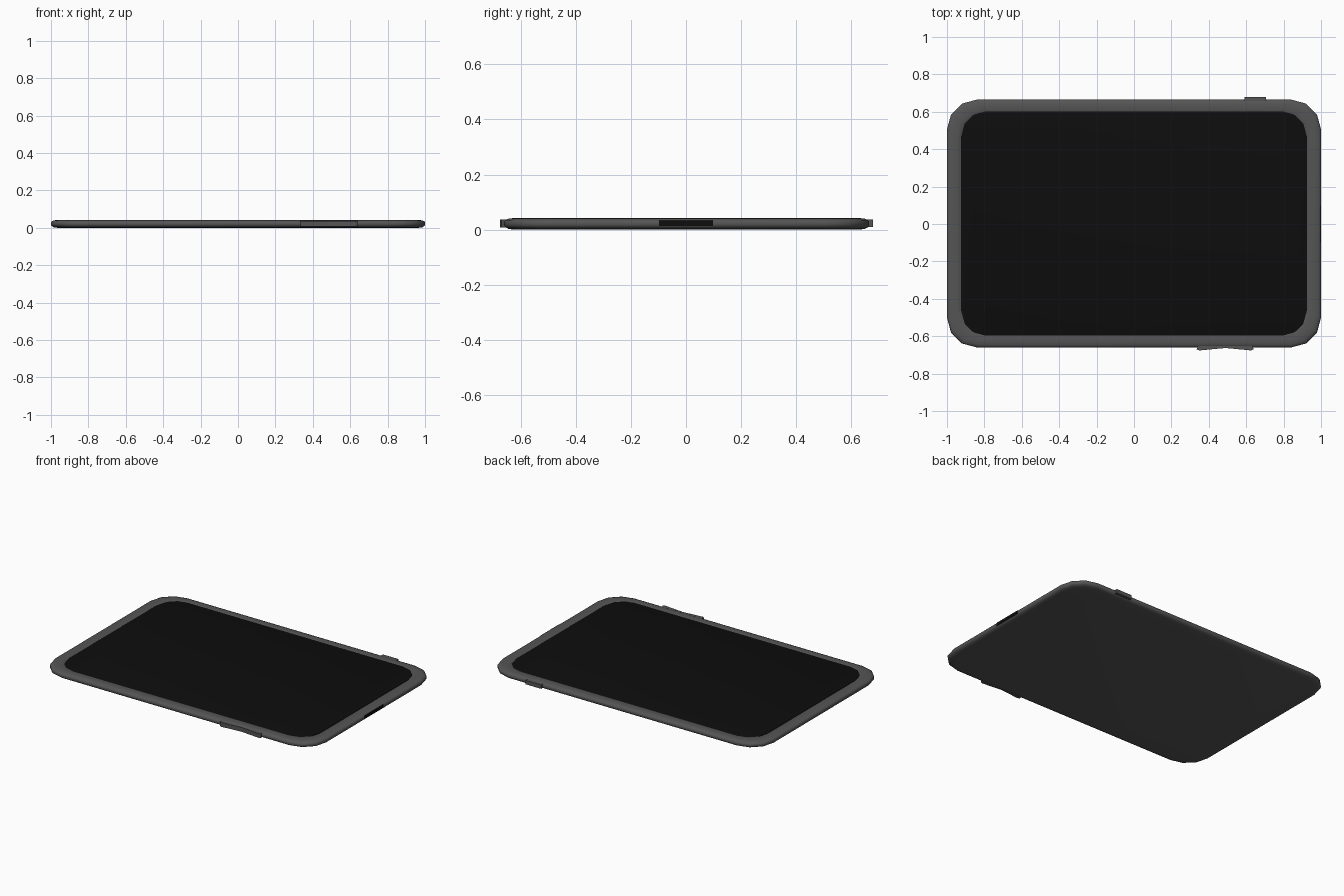
import bpy, bmesh, math

if "Cube" in bpy.data.objects:
    bpy.data.objects.remove(bpy.data.objects["Cube"])

CY = 0.0025  # body centre in y


def material(name, v):
    m = bpy.data.materials.new(name)
    m.diffuse_color = (v, v, v, 1)
    m.use_nodes = True
    m.node_tree.nodes["Principled BSDF"].inputs["Base Color"].default_value = m.diffuse_color
    return m


GREY = material("dark_grey", 0.09)
BLACK = material("black", 0.004)


def outline(hx, hy, r, seg=3):
    """Rounded rectangle, counter-clockwise."""
    pts = []
    for k, (sx, sy) in enumerate([(1, 1), (-1, 1), (-1, -1), (1, -1)]):
        for i in range(seg + 1):
            a = math.pi / 2 * (k + i / seg)
            pts.append((sx * (hx - r) + r * math.cos(a),
                        sy * (hy - r) + r * math.sin(a) + CY))
    return pts


def finish(bm, name, mat, smooth=True):
    bmesh.ops.recalc_face_normals(bm, faces=bm.faces)
    me = bpy.data.meshes.new(name)
    bm.to_mesh(me)
    bm.free()
    ob = bpy.data.objects.new(name, me)
    bpy.context.collection.objects.link(ob)
    me.materials.append(mat)
    if smooth:
        bpy.ops.object.select_all(action='DESELECT')
        ob.select_set(True)
        bpy.context.view_layer.objects.active = ob
        bpy.ops.object.shade_smooth_by_angle(angle=math.radians(50))
    return ob


def loft(name, rings, mat, smooth=True):
    """Stack closed rings of 3D points, capping both ends."""
    bm = bmesh.new()
    loops = [[bm.verts.new(p) for p in ring] for ring in rings]
    n = len(loops[0])
    for a, b in zip(loops, loops[1:]):
        for i in range(n):
            j = (i + 1) % n
            bm.faces.new((a[i], a[j], b[j], b[i]))
    bm.faces.new(loops[0][::-1])
    bm.faces.new(loops[-1])
    return finish(bm, name, mat, smooth)


def rounded_stack(name, hx, hy, r, profile, mat):
    return loft(name, [[(x, y, z) for x, y in outline(hx - d, hy - d, r - d * 0.3)]
                       for d, z in profile], mat)


# Shell with rounded rim and a shallow screen recess: (inset, z)
rounded_stack("tablet_body", 1.0, 0.6625, 0.16,
              [(0.035, 0), (0.015, 0.003), (0.004, 0.009), (0, 0.016), (0, 0.028),
               (0.005, 0.035), (0.016, 0.040), (0.035, 0.042), (0.056, 0.041),
               (0.066, 0.039), (0.070, 0.036)], GREY)

# Screen glass
rounded_stack("screen", 0.925, 0.612, 0.15,
              [(0, 0.034), (0, 0.0385), (0.003, 0.0395)], BLACK)


def slab(name, pts, z0, z1, mat):
    return loft(name, [[(x, y, z) for x, y in pts] for z in (z0, z1)], mat, False)


# Rocker button on the front edge, dipping in the middle
slab("volume_rocker", [(0.345, -0.645), (0.335, -0.670), (0.35, -0.676), (0.49, -0.663),
                       (0.625, -0.676), (0.64, -0.670), (0.63, -0.645)],
     0.008, 0.036, GREY)

# Power button on the back edge
slab("power_button", [(0.59, 0.645), (0.705, 0.645), (0.705, 0.679), (0.59, 0.679)],
     0.010, 0.036, GREY)

# Port on the right edge
slab("side_port", [(0.97, -0.098), (1.001, -0.098), (1.001, 0.098), (0.97, 0.098)],
     0.013, 0.033, BLACK)
